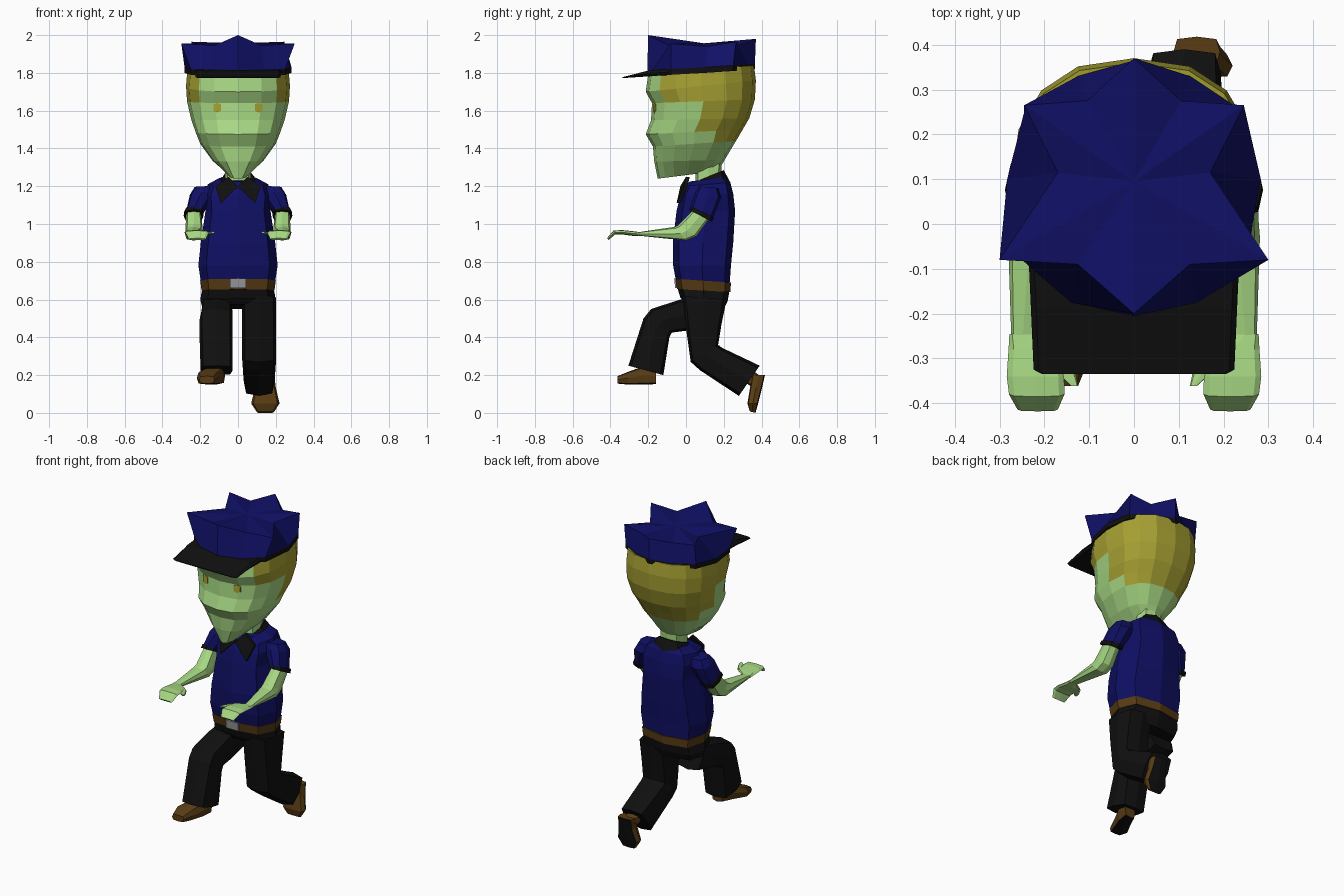
import bpy, bmesh, math
from mathutils import Vector


def material(name, rgb):
    m = bpy.data.materials.new(name)
    m.diffuse_color = (*rgb, 1)
    return m


SKIN = material("pale_green_skin", (0.39, 0.69, 0.23))
BLUE = material("navy_cloth", (0.005, 0.005, 0.13))
BLACK = material("black_cloth", (0.005, 0.005, 0.005))
HAIR = material("olive_yellow", (0.38, 0.35, 0.032))
BROWN = material("brown_leather", (0.1, 0.045, 0.007))
GREY = material("grey_metal", (0.33, 0.33, 0.35))


def loft(name, rings, mats, rule=None):
    """Skin a list of equal rings and close both ends with a fan."""
    bm = bmesh.new()
    rows = [[bm.verts.new(p) for p in r] for r in rings]
    n = len(rows[0])
    for a, b in zip(rows, rows[1:]):
        for i in range(n):
            j = (i + 1) % n
            bm.faces.new((a[i], a[j], b[j], b[i]))
    for row in (rows[0], rows[-1]):
        mid = bm.verts.new(sum((v.co for v in row), Vector()) / n)
        for i in range(n):
            bm.faces.new((row[i], row[(i + 1) % n], mid))
    bmesh.ops.recalc_face_normals(bm, faces=bm.faces)
    if rule:
        bm.normal_update()
        for f in bm.faces:
            f.material_index = rule(f.calc_center_median(), f.normal)
    me = bpy.data.meshes.new(name)
    bm.to_mesh(me)
    bm.free()
    for m in mats:
        me.materials.append(m)
    ob = bpy.data.objects.new(name, me)
    bpy.context.collection.objects.link(ob)
    return ob


def tube(name, sections, mats, n=8, p=0.65, side=1, rule=None):
    """Section: front (y, z), back (y, z), centre x, half width."""
    def power(v):
        return math.copysign(abs(v) ** p, v) if abs(v) > 1e-6 else 0
    rings = []
    for fy, fz, by, bz, xc, hw in sections:
        ring = []
        for k in range(n):
            a = 2 * math.pi * k / n
            t = (1 - power(math.cos(a))) / 2
            ring.append((side * (xc + hw * power(math.sin(a))),
                         fy + (by - fy) * t, fz + (bz - fz) * t))
        rings.append(ring)
    return loft(name, rings, mats, rule)


def plate(name, outline, y, depth, mat):
    """Thin front-facing plate from (x, z) corners, y may vary per corner."""
    ys = y if isinstance(y, list) else [y] * len(outline)
    rings = [[(x, yy + d, z) for (x, z), yy in zip(outline, ys)] for d in (0, depth)]
    return loft(name, rings, [mat])


# Head with hair painted on the sides and back
def hair_rule(c, nrm):
    return int((c.y > -0.11 and c.z > 1.64) or (c.y > 0.03 and c.z > 1.5)
               or (c.y > 0.13 and c.z > 1.44))


tube("head", [
    (-.150, 1.24, .17, 1.28, 0, .05), (-.168, 1.33, .205, 1.34, 0, .135),
    (-.175, 1.41, .265, 1.44, 0, .20), (-.213, 1.475, .30, 1.50, 0, .225),
    (-.185, 1.55, .335, 1.56, 0, .248), (-.180, 1.64, .365, 1.66, 0, .27),
    (-.213, 1.70, .37, 1.76, 0, .275), (-.20, 1.795, .36, 1.84, 0, .268),
], [SKIN, HAIR], n=16, p=0.82, rule=hair_rule)
tube("neck", [(.05, 1.15, .18, 1.18, 0, .07), (.05, 1.33, .19, 1.33, 0, .07)], [SKIN])
for s in (1, -1):
    plate("eye", [(s * .09, 1.60), (s * .11, 1.59), (s * .13, 1.60),
                  (s * .13, 1.635), (s * .11, 1.64), (s * .09, 1.635)],
          [-.174, -.169, -.164, -.163, -.168, -.173], .009, HAIR)


# Cap: band, pointed crown and visor
def mirrored(half):
    return half + [(-x, y, z) for x, y, z in half[-2:0:-1]]


base = mirrored([(0, -.205, 1.815), (.14, -.175, 1.817), (.25, -.08, 1.82), (.283, .10, 1.83),
                 (.245, .25, 1.84), (.125, .33, 1.845), (0, .365, 1.85)])
star = mirrored([(0, -.20, 2.0), (.125, -.09, 1.945), (.30, -.08, 1.955), (.17, .115, 1.94),
                 (.245, .265, 1.965), (.105, .275, 1.945), (0, .37, 1.98)])
loft("cap_band", [[(x, y, z - .03) for x, y, z in base], base], [BLACK])
loft("cap_crown", [base, star], [BLUE])
tube("cap_visor", [(-.08, 1.82, -.08, 1.788, 0, .235), (-.19, 1.815, -.19, 1.782, 0, .23),
                   (-.325, 1.78, -.325, 1.773, 0, .224), (-.335, 1.778, -.335, 1.773, 0, .205)],
     [BLACK], p=0.15)

# Shirt and collar
tube("shirt", [
    (-.05, .68, .23, .67, 0, .193), (-.068, .78, .238, .78, 0, .21),
    (-.07, .90, .25, .90, 0, .197), (-.05, 1.07, .26, 1.07, 0, .172),
    (-.03, 1.15, .25, 1.16, 0, .18), (-.005, 1.20, .235, 1.22, 0, .16),
    (.02, 1.225, .21, 1.25, 0, .11)], [BLUE])
tube("collar", [(-.018, 1.185, .235, 1.22, 0, .125), (.03, 1.215, .20, 1.285, 0, .08)], [BLACK])
for s in (1, -1):
    plate("collar_flap", [(0, 1.20), (s * .09, 1.11), (s * .12, 1.20), (s * .05, 1.25)],
          [-.03, -.05, -.012, .0], .02, BLACK)

# Arms reaching forward
for s in (1, -1):
    tube("sleeve", [(.07, 1.20, .17, 1.19, .17, .06), (.05, 1.17, .185, 1.14, .19, .065),
                    (.022, 1.085, .14, 1.025, .232, .045)], [BLUE], side=s)
    tube("sleeve_cuff", [(.027, 1.093, .148, 1.035, .233, .052),
                         (.015, 1.075, .137, 1.012, .235, .053)], [BLACK], side=s)
    tube("forearm", [(.035, 1.07, .125, 1.03, .235, .04), (-.04, .995, .055, .935, .232, .046),
                     (-.06, .985, .0, .912, .235, .046), (-.25, .957, -.25, .938, .248, .026)],
         [SKIN], side=s)
    tube("hand", [(-.245, .957, -.245, .938, .248, .03), (-.28, .962, -.28, .937, .222, .058),
                  (-.34, .968, -.34, .945, .22, .064), (-.385, .965, -.375, .945, .217, .062),
                  (-.418, .925, -.41, .915, .215, .045)], [SKIN], side=s)
    tube("thumb", [(-.29, .958, -.29, .94, .175, .02), (-.335, .958, -.335, .945, .15, .02),
                   (-.362, .96, -.36, .95, .133, .008)], [SKIN], side=s)

# Belt and buckle
tube("belt", [(-.048, .655, .235, .64, 0, .193), (-.058, .71, .238, .69, 0, .20)], [BROWN])
plate("buckle", [(-.042, .66), (.042, .66), (.042, .712), (-.042, .712)],
      [-.057, -.057, -.063, -.063], .009, GREY)

# Trousers
tube("hips", [(-.045, .66, .23, .645, 0, .19), (-.03, .61, .22, .59, 0, .20),
              (0, .575, .20, .55, 0, .19)], [BLACK])
tube("trailing_leg", [(-.02, .62, .215, .60, .11, .09), (.0, .45, .188, .47, .112, .09),
                      (.025, .27, .17, .36, .112, .09), (.075, .225, .19, .345, .112, .09),
                      (.28, .09, .39, .25, .112, .082)], [BLACK], p=.5)
tube("leading_leg", [(.08, .62, .14, .47, -.11, .08), (-.03, .60, .0, .435, -.113, .085),
                     (-.185, .55, -.075, .425, -.117, .088), (-.225, .50, -.088, .40, -.117, .088),
                     (-.305, .25, -.12, .20, -.113, .085)], [BLACK], p=.5)

# Shoes with black soles
tube("leading_shoe", [(-.16, .24, -.16, .152, -.105, .036), (-.23, .245, -.23, .15, -.125, .05),
                      (-.30, .22, -.31, .15, -.16, .058), (-.362, .195, -.362, .155, -.165, .04)],
     [BROWN, BLACK], p=.5, rule=lambda c, n: int(n.z < -.75))
tube("trailing_ankle", [(.30, .17, .36, .22, .115, .045), (.345, .14, .40, .19, .13, .045)], [BROWN])
tube("trailing_shoe", [(.35, .20, .418, .20, .14, .052), (.34, .14, .402, .13, .145, .055),
                       (.325, .05, .382, .05, .145, .075), (.338, .008, .368, .0, .145, .045)],
     [BROWN, BLACK], p=.5, rule=lambda c, n: int(n.y > .75))
